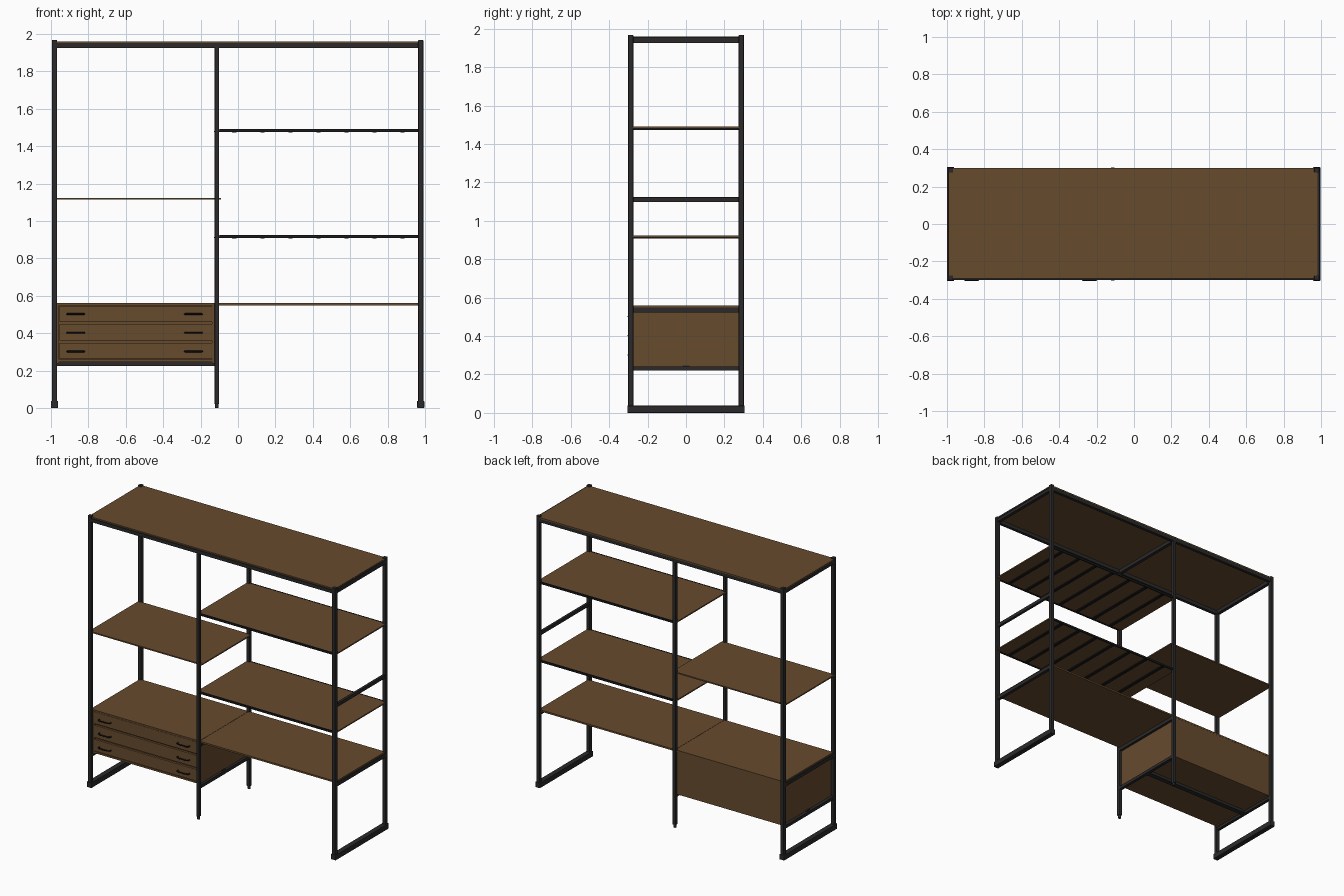
import bpy, math

if "Cube" in bpy.data.objects:
    bpy.data.objects.remove(bpy.data.objects["Cube"])


def mat(name, col):
    m = bpy.data.materials.new(name)
    m.diffuse_color = (*col, 1)
    m.use_nodes = True
    m.node_tree.nodes["Principled BSDF"].inputs["Base Color"].default_value = m.diffuse_color
    return m


WOOD = mat("brown wood", (0.135, 0.070, 0.027))
METAL = mat("dark metal", (0.024, 0.022, 0.023))
BLACK = mat("black handle metal", (0.010, 0.010, 0.010))


def box(name, x, y, z, m, bevel=0.0):
    """Box from (min, max) ranges on each axis."""
    bpy.ops.mesh.primitive_cube_add(
        size=1, location=[(a[0] + a[1]) / 2 for a in (x, y, z)])
    o = bpy.context.object
    o.name = name
    o.scale = [a[1] - a[0] for a in (x, y, z)]
    bpy.ops.object.transform_apply(location=False, rotation=False, scale=True)
    o.data.materials.append(m)
    if bevel:
        b = o.modifiers.new("bevel", 'BEVEL')
        b.width = bevel
        b.segments = 2
    return o


def around(c, w):
    return (c - w / 2, c + w / 2)


XL, XM, XR = -0.981, -0.113, 0.977     # post lines
YP = 0.288                             # post depth
T = 0.027                              # post thickness
INY = (-YP + T / 2, YP - T / 2)

# outer posts and floor runners
for side, x in (("left", XL), ("right", XR)):
    for face, y in (("front", -YP), ("back", YP)):
        box(f"{side}_{face}_post", around(x, T), around(y, T), (0.02, 1.968), METAL, 0.003)
    box(f"{side}_floor_runner", around(x, 0.038), (-0.305, 0.305), (0.0, 0.038), METAL, 0.003)

# middle posts with round feet
for face, y in (("front", -YP), ("back", YP)):
    box(f"middle_{face}_post", around(XM, 0.024), around(y, 0.026), (0.02, 1.93), METAL, 0.003)
    bpy.ops.mesh.primitive_cylinder_add(vertices=16, radius=0.010, depth=0.024, location=(XM, y, 0.012))
    foot = bpy.context.object
    foot.name = f"middle_{face}_foot"
    foot.data.materials.append(METAL)
    bpy.ops.object.shade_smooth_by_angle()

# top: frame rails and panel
for face, y in (("front", -YP), ("back", YP)):
    box(f"top_{face}_rail", (XL, XR), around(y, 0.022), (1.925, 1.95), METAL)
for side, x in (("left", XL), ("middle", XM), ("right", XR)):
    box(f"top_{side}_crossbar", around(x, 0.024), INY, (1.925, 1.95), METAL)
box("right_top_edge", (0.980, 0.992), INY, (1.945, 1.957), METAL)
box("top_panel", (-0.992, 0.981), (-0.292, 0.300), (1.95, 1.959), WOOD)

# desk level: crossbars and two panels
for side, x in (("left", XL), ("middle", XM), ("right", XR)):
    box(f"desk_{side}_crossbar", around(x, 0.022), INY, (0.524, 0.550), METAL)
box("desk_left_panel", (-0.985, -0.114), (-0.280, 0.285), (0.548, 0.560), WOOD)
box("desk_right_panel", (-0.112, 0.981), (-0.280, 0.285), (0.548, 0.560), WOOD)
box("right_side_bar", around(XR, 0.018), INY, (1.097, 1.121), METAL)

# left shelf
box("left_shelf", (-0.995, -0.092), (-0.283, 0.283), (1.114, 1.123), WOOD)

# right shelves: wood panel, metal lips and under-slats
for name, z in (("upper", 1.478), ("lower", 0.911)):
    box(f"{name}_shelf", (-0.125, 0.988), (-0.283, 0.285), (z + 0.003, z + 0.012), WOOD)
    for face, y in (("front", -0.286), ("back", 0.288)):
        box(f"{name}_shelf_{face}_lip", (-0.100, 0.962), around(y, 0.008), (z - 0.002, z + 0.013), BLACK)
        box(f"{name}_shelf_{face}_strip", (-0.128, 0.990), around(y, 0.010), (z - 0.002, z + 0.004), BLACK)
    for i in range(7):
        box(f"{name}_shelf_slat_{i + 1}", around(-0.02 + i * 0.15, 0.022),
            (-0.28, 0.28), (z - 0.004, z + 0.004), BLACK)

# drawer cabinet carcass
CX = (-0.970, -0.124)
box("cabinet_left_side", (CX[0], CX[0] + 0.014), (-0.275, 0.278), (0.238, 0.548), WOOD)
box("cabinet_right_side", (CX[1] - 0.014, CX[1] + 0.004), (-0.275, 0.278), (0.238, 0.548), WOOD)
box("cabinet_back", CX, (0.270, 0.284), (0.240, 0.548), WOOD)
box("cabinet_bottom", CX, (-0.275, 0.275), (0.245, 0.258), WOOD)
box("cabinet_inner", (CX[0] + 0.01, CX[1] - 0.01), (-0.262, 0.275), (0.25, 0.548), WOOD)
box("cabinet_support_beam", (XL, XM), (-0.018, 0.018), (0.225, 0.247), METAL)
for side, x in (("left", XL), ("middle", XM)):
    box(f"cabinet_{side}_crossbar", around(x, 0.022), INY, (0.220, 0.242), METAL)


# arched drawer handle as a swept curve
def handle(name, x, z):
    c = bpy.data.curves.new(name, 'CURVE')
    c.dimensions = '3D'
    c.bevel_depth = 0.0045
    c.bevel_resolution = 2
    c.use_fill_caps = True
    s = c.splines.new('POLY')
    pts = [(-0.046, -0.275), (-0.045, -0.292), (-0.034, -0.300),
           (0.034, -0.300), (0.045, -0.292), (0.046, -0.275)]
    s.points.add(len(pts) - 1)
    for p, (px, py) in zip(s.points, pts):
        p.co = (x + px, py, z, 1)
    o = bpy.data.objects.new(name, c)
    bpy.context.collection.objects.link(o)
    c.materials.append(BLACK)


# drawer fronts and handles
for i, (lo, hi) in enumerate(((0.262, 0.347), (0.360, 0.449), (0.460, 0.546))):
    box(f"drawer_front_{i + 1}", (-0.955, -0.139), (-0.279, -0.262), (lo, hi), WOOD, 0.002)
    for side, x in (("left", -0.868), ("right", -0.238)):
        handle(f"drawer_{i + 1}_{side}_handle", x, 0.302 + 0.1 * i)
